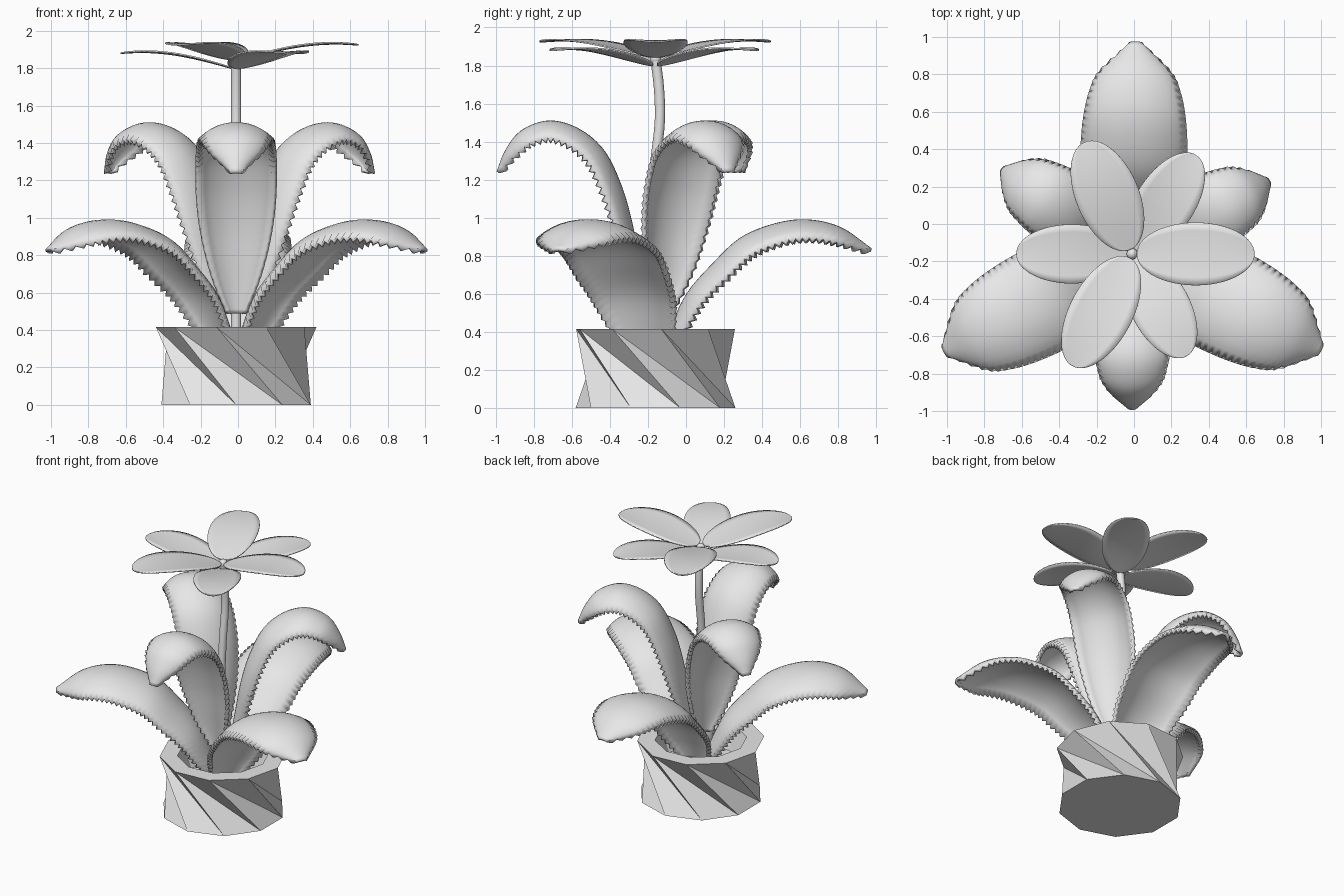
import bpy, bmesh, math
from mathutils import Vector

if "Cube" in bpy.data.objects:
    bpy.data.objects.remove(bpy.data.objects["Cube"])

CX, CY = -0.01, -0.16          # plant axis

grey = bpy.data.materials.new("plain_grey")
grey.diffuse_color = (0.8, 0.8, 0.8, 1)
grey.use_nodes = True
grey.node_tree.nodes["Principled BSDF"].inputs["Base Color"].default_value = grey.diffuse_color


def add_object(name, bm, smooth=True, thickness=0.0):
    bmesh.ops.recalc_face_normals(bm, faces=bm.faces[:])
    me = bpy.data.meshes.new(name)
    bm.to_mesh(me)
    bm.free()
    me.materials.append(grey)
    ob = bpy.data.objects.new(name, me)
    bpy.context.collection.objects.link(ob)
    if thickness:
        m = ob.modifiers.new("thickness", 'SOLIDIFY')
        m.thickness = thickness
        m.offset = 0
    if smooth:
        bpy.ops.object.select_all(action='DESELECT')
        ob.select_set(True)
        bpy.context.view_layer.objects.active = ob
        bpy.ops.object.shade_smooth_by_angle(angle=math.radians(40))
    return ob


def spline(points, t):
    """Catmull-Rom through points, t in 0..1."""
    p = [Vector(q) for q in points]
    n = len(p) - 1
    i = min(int(t * n), n - 1)
    f = t * n - i
    a = p[i - 1] if i > 0 else 2 * p[0] - p[1]
    d = p[i + 2] if i + 2 <= n else 2 * p[n] - p[n - 1]
    b, c = p[i], p[i + 1]
    return 0.5 * (2 * b + (c - a) * f + (2 * a - 5 * b + 4 * c - d) * f * f
                  + (3 * b - a - 3 * c + d) * f ** 3)


def even_path(points, rows):
    """Resample a spline at equal arc steps."""
    fine = [spline(points, k / 400) for k in range(401)]
    acc = [0.0]
    for a, b in zip(fine, fine[1:]):
        acc.append(acc[-1] + (b - a).length)
    out, k = [], 0
    for r in range(rows + 1):
        s = acc[-1] * r / rows
        while k < 399 and acc[k + 1] < s:
            k += 1
        out.append(fine[k].lerp(fine[k + 1], (s - acc[k]) / (acc[k + 1] - acc[k])))
    return out


def grid_faces(bm, rows):
    for a, b in zip(rows, rows[1:]):
        for j in range(len(a) - 1):
            bm.faces.new((a[j], a[j + 1], b[j + 1], b[j]))


def place(angle, r, side, z):
    c, s = math.cos(angle), math.sin(angle)
    return (CX + r * c - side * s, CY + r * s + side * c, z)


# Serrated, arched leaves
LEAF_WIDTH = [0.2, 0.52, 0.75, 0.9, 0.98, 1.0, 0.99, 0.95, 0.86, 0.66, 0.1]
ROWS, COLS = 68, 12


def leaf(name, path, half_width, arch, base_gain, degrees):
    bm = bmesh.new()
    ang = math.radians(degrees)
    pts = even_path(path, ROWS)
    rows = []
    for i, p in enumerate(pts):
        t = i / ROWS
        tan = (pts[min(i + 1, ROWS)] - pts[max(i - 1, 0)]).normalized()
        w = half_width * spline([(k, 0) for k in LEAF_WIDTH], t)[0]
        w += base_gain * max(0, 1 - t / 0.3)
        row = []
        for j in range(COLS + 1):
            u = 2 * j / COLS - 1
            drop = arch * w * abs(u) ** 2.2
            if j in (0, COLS) and i % 2:          # saw teeth
                drop += 0.024
            row.append(bm.verts.new(place(ang, p.x + tan.y * drop, u * w,
                                          p.y - tan.x * drop)))
        rows.append(row)
    grid_faces(bm, rows)
    add_object(name, bm, thickness=0.022)


LOW = [(0.03, 0.28), (0.09, 0.43), (0.175, 0.6), (0.30, 0.745), (0.45, 0.885),
       (0.63, 0.96), (0.80, 0.98), (0.97, 0.94), (1.13, 0.83)]
HIGH = [(0.05, 0.49), (0.09, 0.73), (0.13, 0.96), (0.19, 1.17), (0.28, 1.35),
        (0.41, 1.46), (0.56, 1.50), (0.70, 1.45), (0.78, 1.35), (0.825, 1.24)]

for name, deg in (("back", 89), ("front_right", -27), ("front_left", 207.5)):
    leaf("lower_leaf_" + name, LOW, 0.28, 0.33, 0.05, deg)
for name, deg in (("front", -90), ("back_right", 28), ("back_left", 147)):
    leaf("upper_leaf_" + name, HIGH, 0.21, 0.42, 0.0, deg)


# Flower petals in two layers
def petal(name, degrees, length, half_width, z0):
    bm = bmesh.new()
    ang = math.radians(degrees)
    rows = []
    for i in range(25):
        t = 0.5 - 0.5 * math.cos(math.pi * (0.03 + 0.94 * i / 24))
        w = half_width * 2 * math.sqrt(t * (1 - t))
        z = z0 + 0.085 * math.sin(math.pi * 0.62 * t) / 1.0
        rows.append([bm.verts.new(place(ang, 0.025 + (length - 0.025) * t,
                                        w * u / 4, z + 0.008 * (u / 4) ** 2 * w / half_width))
                     for u in range(-4, 5)])
    grid_faces(bm, rows)
    add_object(name, bm, thickness=0.008)


for k, (deg, ln) in enumerate(((0, 0.655), (113, 0.65), (242, 0.68))):
    petal("upper_petal_%d" % (k + 1), deg, ln, 0.168, 1.845)
for k, (deg, ln) in enumerate(((57, 0.63), (180, 0.62), (298, 0.62))):
    petal("lower_petal_%d" % (k + 1), deg, ln, 0.158, 1.80)

# Flower stem, a gently bent tube
bm = bmesh.new()
stem = [(-0.14, 0.27), (-0.155, 0.6), (-0.18, 0.95), (-0.165, 1.25),
        (-0.138, 1.5), (-0.142, 1.68), (-0.16, 1.83)]
rings = []
for p in even_path(stem, 30):
    rings.append([bm.verts.new((CX + 0.027 * math.cos(a * math.pi / 8),
                                p.x + 0.027 * math.sin(a * math.pi / 8), p.y))
                  for a in range(16)])
grid_faces(bm, [r + r[:1] for r in rings])
bm.faces.new(rings[0])
bm.faces.new(rings[-1])
add_object("flower_stem", bm)

# Flower centre
bm = bmesh.new()
bmesh.ops.create_uvsphere(bm, u_segments=16, v_segments=8, radius=0.03)
bmesh.ops.translate(bm, verts=bm.verts[:], vec=(CX, CY, 1.835))
add_object("flower_centre", bm)

# Twisted ten-sided pot, hollow at the top
bm = bmesh.new()
N = 10


def ring(r, z, twist):
    out = []
    for i in range(N):
        a = 2 * math.pi * i / N + math.radians(twist)
        out.append(bm.verts.new((CX + r * math.sin(a), CY - r * math.cos(a), z)))
    return out


bottom, top = ring(0.42, 0, 0), ring(0.43, 0.415, -50)
inner, floor = ring(0.31, 0.415, -50), ring(0.25, 0.25, -50)
for i in range(N):
    k = (i + 1) % N
    bm.faces.new((bottom[i], bottom[k], top[i]))
    bm.faces.new((bottom[k], top[k], top[i]))
    bm.faces.new((top[i], top[k], inner[k], inner[i]))
    bm.faces.new((inner[i], inner[k], floor[k], floor[i]))
bm.faces.new(bottom[::-1])
bm.faces.new(floor)
add_object("twisted_pot", bm, smooth=False)
